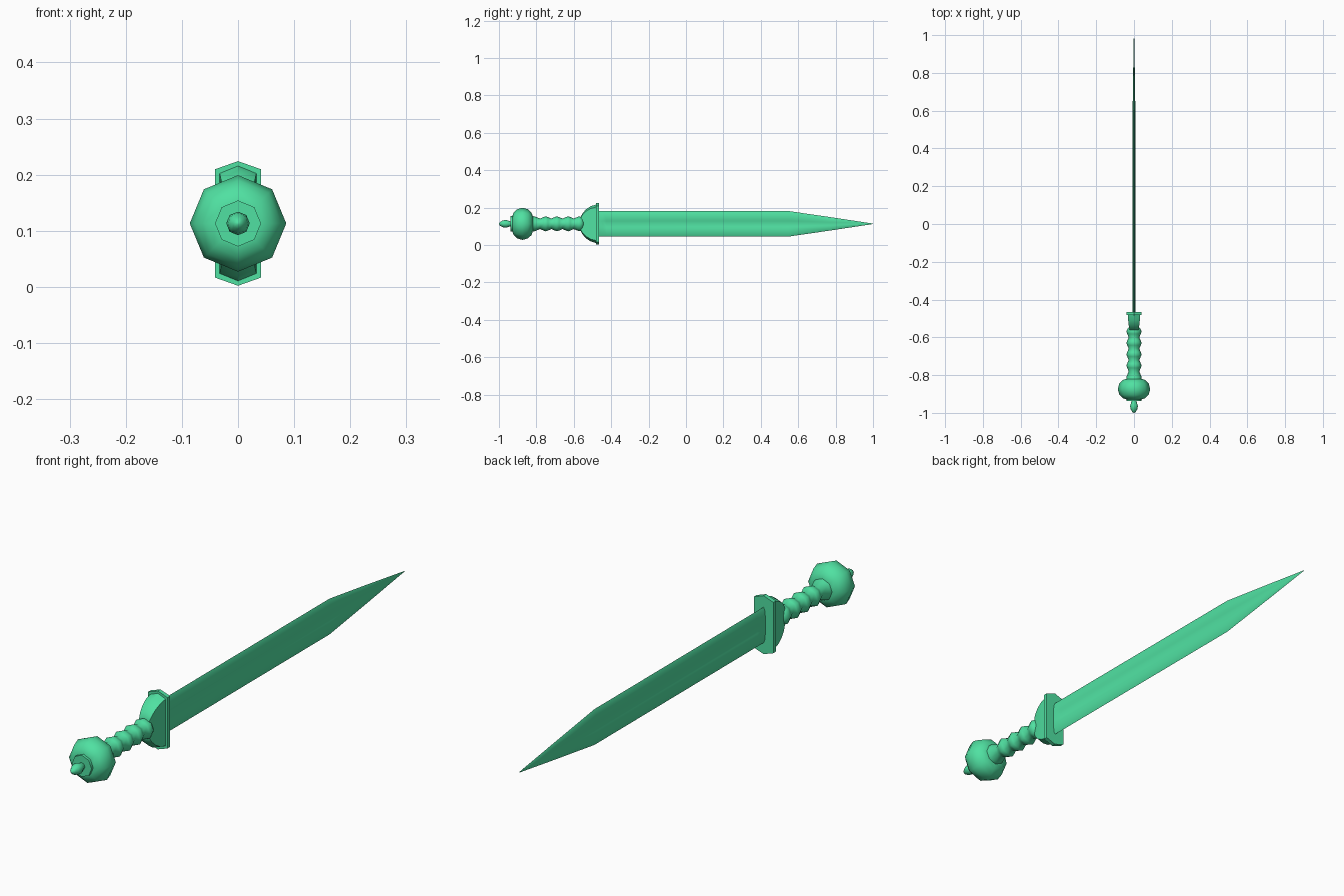
import bpy, bmesh, math

if "Cube" in bpy.data.objects:
    bpy.data.objects.remove(bpy.data.objects["Cube"])

CZ = 0.113  # height of the sword's long axis

green = bpy.data.materials.new("green")
green.diffuse_color = (0.08, 0.75, 0.36, 1)
green.use_nodes = True
green.node_tree.nodes["Principled BSDF"].inputs["Base Color"].default_value = green.diffuse_color


def loft(name, stations, angle):
    """Skin rings of (x, z) points placed at successive y positions, capping both ends."""
    bm = bmesh.new()
    rings = [[bm.verts.new((x, y, z + CZ)) for x, z in pts] for y, pts in stations]
    for a, b in zip(rings, rings[1:]):
        n = len(a)
        for i in range(n):
            bm.faces.new((a[i], a[(i + 1) % n], b[(i + 1) % n], b[i]))
    bm.faces.new(rings[0])
    bm.faces.new(rings[-1])
    bmesh.ops.remove_doubles(bm, verts=bm.verts, dist=0.00005)
    bmesh.ops.recalc_face_normals(bm, faces=bm.faces)
    mesh = bpy.data.meshes.new(name)
    bm.to_mesh(mesh)
    bm.free()
    mesh.materials.append(green)
    obj = bpy.data.objects.new(name, mesh)
    bpy.context.collection.objects.link(obj)
    bpy.ops.object.select_all(action='DESELECT')
    obj.select_set(True)
    bpy.context.view_layer.objects.active = obj
    bpy.ops.object.shade_smooth_by_angle(angle=math.radians(angle))
    return obj


def octagon(r):
    return [(r * math.cos(i * math.pi / 4), r * math.sin(i * math.pi / 4)) for i in range(8)]


def turned(name, profile, angle=55):
    return loft(name, [(y, octagon(r)) for y, r in profile], angle)


def hexagon(hx, hz):
    s = hz * 0.87
    return [(0, hz), (hx, s), (hx, -s), (0, -hz), (-hx, -s), (-hx, s)]


def blade_section(w, t, groove):
    # edge, bevel, shoulder, fuller floor, mirrored to all four quarters
    side = [(0, 1.0), (0.55, 0.85), (1, 0.36), (1 - groove, 0.22)]
    right = side + [(x, -z) for x, z in reversed(side)]
    left = [(-x, z) for x, z in reversed(right[1:-1])]
    return [(x * t, z * w) for x, z in right + left]


# Blade: straight sides with a fuller, then a long tapered point
loft("blade", [
    (-0.475, blade_section(0.068, 0.0085, 0)),
    (-0.445, blade_section(0.068, 0.0085, 0)),
    (-0.425, blade_section(0.068, 0.0085, 0.5)),
    (0.55, blade_section(0.068, 0.008, 0.5)),
    (0.77, blade_section(0.036, 0.005, 0.1)),
    (1.0, blade_section(0.0012, 0.001, 0)),
], 40)

# Guard: flat plate and domed hand stop
loft("guard_plate", [(-0.482, hexagon(0.041, 0.111)), (-0.466, hexagon(0.041, 0.111))], 30)
loft("guard_dome", [
    (-0.562, hexagon(0.022, 0.040)),
    (-0.552, hexagon(0.025, 0.058)),
    (-0.535, hexagon(0.028, 0.077)),
    (-0.510, hexagon(0.031, 0.094)),
    (-0.480, hexagon(0.033, 0.103)),
], 35)

# Grip: evenly spaced finger ridges
grip = [(-0.83, 0.042), (-0.81, 0.040)]
for i in range(4):
    y = -0.78 + i * 0.06
    grip += [(y, 0.028), (y + 0.018, 0.036), (y + 0.030, 0.040), (y + 0.042, 0.036)]
grip.append((-0.548, 0.028))
turned("grip", grip)

# Pommel with end cap and finial
turned("pommel", [(-0.928, 0.042), (-0.922, 0.060), (-0.905, 0.077), (-0.875, 0.086),
                  (-0.845, 0.078), (-0.826, 0.060), (-0.819, 0.040)])
turned("pommel_cap", [(-0.938, 0.041), (-0.925, 0.041)], 50)
turned("finial", [(-1.0, 0.003), (-0.994, 0.010), (-0.980, 0.018), (-0.963, 0.021),
                  (-0.948, 0.016), (-0.935, 0.012)])
